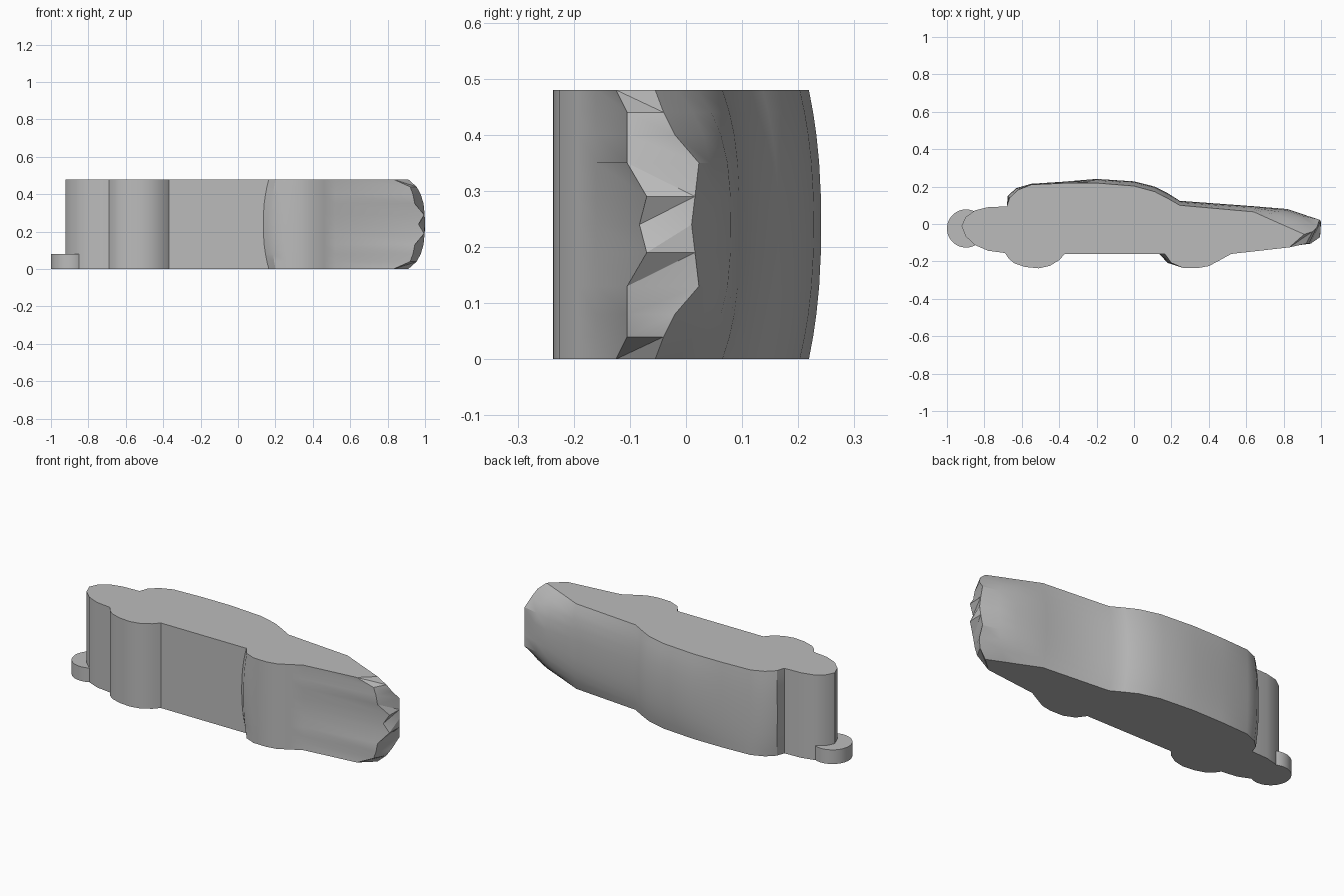
import bpy
import bmesh
import math

cube = bpy.data.objects.get("Cube")
if cube:
    bpy.data.objects.remove(cube, do_unlink=True)

grey = bpy.data.materials.new("plain grey")
grey.use_nodes = True
colour = (0.5, 0.5, 0.5, 1)
grey.diffuse_color = colour
grey.node_tree.nodes["Principled BSDF"].inputs["Base Color"].default_value = colour

HEIGHT = 0.48
HALF = HEIGHT / 2

# Car outline at the flat caps, and how far each point bulges at mid height
underside = [
    (0.52, -0.16), (0.46, -0.193), (0.40, -0.225), (0.34, -0.236), (0.26, -0.234),
    (0.20, -0.208, -0.02, 0), (0.165, -0.16, -0.03, 0), (-0.37, -0.16), (-0.40, -0.193),
    (-0.45, -0.224), (-0.51, -0.237), (-0.58, -0.23), (-0.64, -0.21),
    (-0.67, -0.185), (-0.69, -0.155),
]
tail = [
    (-0.78, -0.143), (-0.85, -0.113), (-0.90, -0.066), (-0.922, -0.01),
    (-0.90, 0.037), (-0.85, 0.073), (-0.78, 0.09), (-0.68, 0.094),
]
roof = [
    (-0.665, 0.14, -0.01, 0.01), (-0.62, 0.182, -0.01, 0.01), (-0.55, 0.21, 0, 0.005),
    (-0.38, 0.218, 0, 0.008), (-0.20, 0.219, 0, 0.022), (0, 0.203, 0, 0.025),
    (0.11, 0.173, 0, 0.027), (0.18, 0.137, 0, 0.028), (0.245, 0.10, 0, 0.024),
]
bonnet = [(0.64, 0.065, 0, 0.03), (0.74, 0.02, 0.08, 0.06), (0.82, -0.015, 0.09, 0.065)]

# Nose: height, upper corner, lower corner, from a cap to the dented middle
nose = [
    (0, (0.91, -0.055), (0.83, -0.125)),
    (0.04, (0.955, -0.04), (0.92, -0.105)),
    (0.08, (0.977, -0.02), (0.935, -0.105)),
    (0.13, (0.992, 0.023), (0.945, -0.105)),
    (0.19, (0.998, 0.016), (0.995, -0.07)),
    (HALF, (1.0, 0.01), (0.965, -0.083)),
]
levels = nose + [(HEIGHT - z, a, b) for z, a, b in reversed(nose[:-1])]


def bulged(point, z, power):
    x, y, dx, dy = (tuple(point) + (0, 0))[:4]
    t = 1 - (abs(z - HALF) / HALF) ** power
    return (x + dx * t, y + dy * t)


def finish(name, bm):
    bmesh.ops.recalc_face_normals(bm, faces=bm.faces[:])
    mesh = bpy.data.meshes.new(name)
    bm.to_mesh(mesh)
    bm.free()
    mesh.materials.append(grey)
    obj = bpy.data.objects.new(name, mesh)
    bpy.context.collection.objects.link(obj)
    bpy.ops.object.select_all(action='DESELECT')
    obj.select_set(True)
    bpy.context.view_layer.objects.active = obj
    bpy.ops.object.shade_smooth_by_angle(angle=math.radians(30))
    return obj


# Car body: loft of the outline through all levels
bm = bmesh.new()
rings = []
for z, upper, lower in levels:
    outline = [bulged(p, z, 2.3) for p in underside + tail + roof]
    outline += [bulged(p, z, 3) for p in bonnet] + [upper, lower]
    rings.append([bm.verts.new((x, y, z)) for x, y in outline])
for low, high in zip(rings, rings[1:]):
    n = len(low)
    for i in range(n):
        j = (i + 1) % n
        quad = (low[i], low[j], high[j], high[i])
        if i == n - 2:
            # split the nose into mirrored triangles
            k = 2 if low[0].co.z < HALF else 0
            bm.faces.new((quad[0], quad[1], quad[2]) if k == 0 else (quad[0], quad[1], quad[3]))
            bm.faces.new((quad[0], quad[2], quad[3]) if k == 0 else (quad[1], quad[2], quad[3]))
        else:
            bm.faces.new(quad)
bm.faces.new(rings[0])
bm.faces.new(rings[-1])
finish("car_body", bm)

# Round tab beside the tail
bm = bmesh.new()
bmesh.ops.create_cone(bm, cap_ends=True, segments=48, radius1=0.102, radius2=0.102, depth=0.08)
bmesh.ops.translate(bm, verts=bm.verts[:], vec=(-0.898, -0.024, 0.04))
finish("tail_tab", bm)
